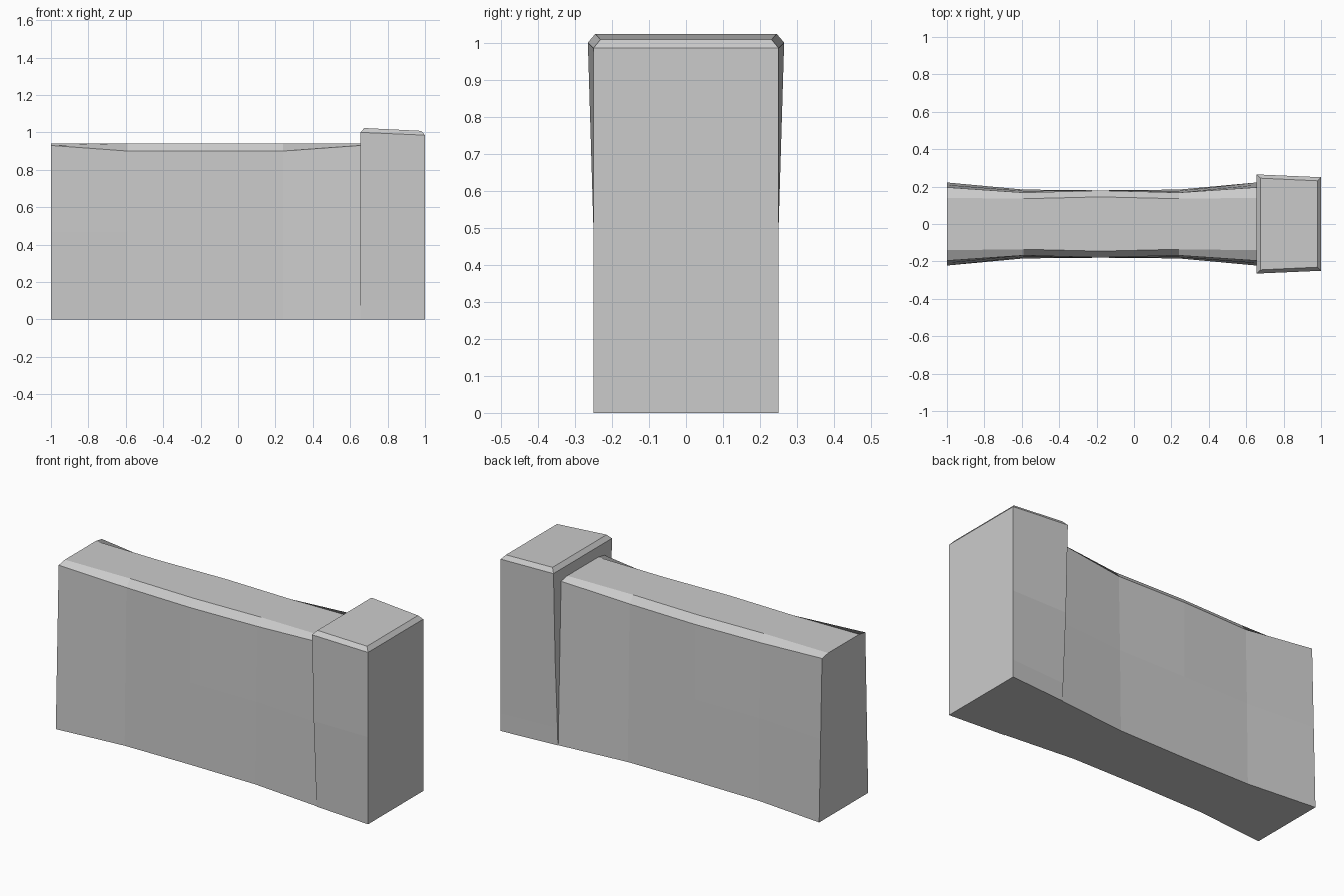
import bpy
import bmesh

if "Cube" in bpy.data.objects:
    bpy.data.objects.remove(bpy.data.objects["Cube"], do_unlink=True)

# Plain stone colour
stone = bpy.data.materials.new("pale_grey_stone")
stone.use_nodes = True
stone.diffuse_color = (0.6, 0.6, 0.6, 1)
stone.node_tree.nodes["Principled BSDF"].inputs["Base Color"].default_value = stone.diffuse_color


def loft(name, rings):
    """Skin a row of equal closed rings and cap both ends."""
    bm = bmesh.new()
    rows = [[bm.verts.new(p) for p in ring] for ring in rings]
    count = len(rows[0])
    for a, b in zip(rows, rows[1:]):
        for i in range(count):
            j = (i + 1) % count
            bm.faces.new((a[i], a[j], b[j], b[i]))
    bm.faces.new(rows[0])
    bm.faces.new(rows[-1])
    bmesh.ops.recalc_face_normals(bm, faces=bm.faces)
    mesh = bpy.data.meshes.new(name)
    bm.to_mesh(mesh)
    bm.free()
    mesh.materials.append(stone)
    obj = bpy.data.objects.new(name, mesh)
    bpy.context.collection.objects.link(obj)
    return obj


def wall_ring(x, base, middle, edge, edge_z, top):
    half = [(base, 0), (middle, 0.47), (edge, edge_z), (top, 0.94)]
    return [(x, -y, z) for y, z in half] + [(x, y, z) for y, z in reversed(half)]


# Wall: waisted in plan, bevelled along the top
END = (0.222, 0.209, 0.196, 0.93, 0.14)
WAIST = (0.184, 0.177, 0.168, 0.90, 0.135)
CENTRE = (0.18, 0.18, 0.179, 0.90, 0.145)
stations = zip((-1, -0.59, -0.18, 0.24, 0.655), (END, WAIST, CENTRE, WAIST, END))
loft("wall", [wall_ring(x, *shape) for x, shape in stations])


def post_ring(x0, half0, z0, x1, half1, z1):
    return [(x0, -half0, z0), (x1, -half1, z1), (x1, half1, z1), (x0, half0, z0)]


# End post: flares on the wall side, with a sloping bevelled top
IN, OUT = 0.655, 1.0
body = [(0, 0.225), (0.1, 0.229), (0.5, 0.25)]
rings = [post_ring(IN, half, z, OUT, 0.25, z) for z, half in body]
rings.append(post_ring(IN, 0.265, 1.0, OUT, 0.25, 0.985))
rings.append(post_ring(IN + 0.02, 0.245, 1.023, OUT - 0.02, 0.231, 1.008))
loft("end_post", rings)
